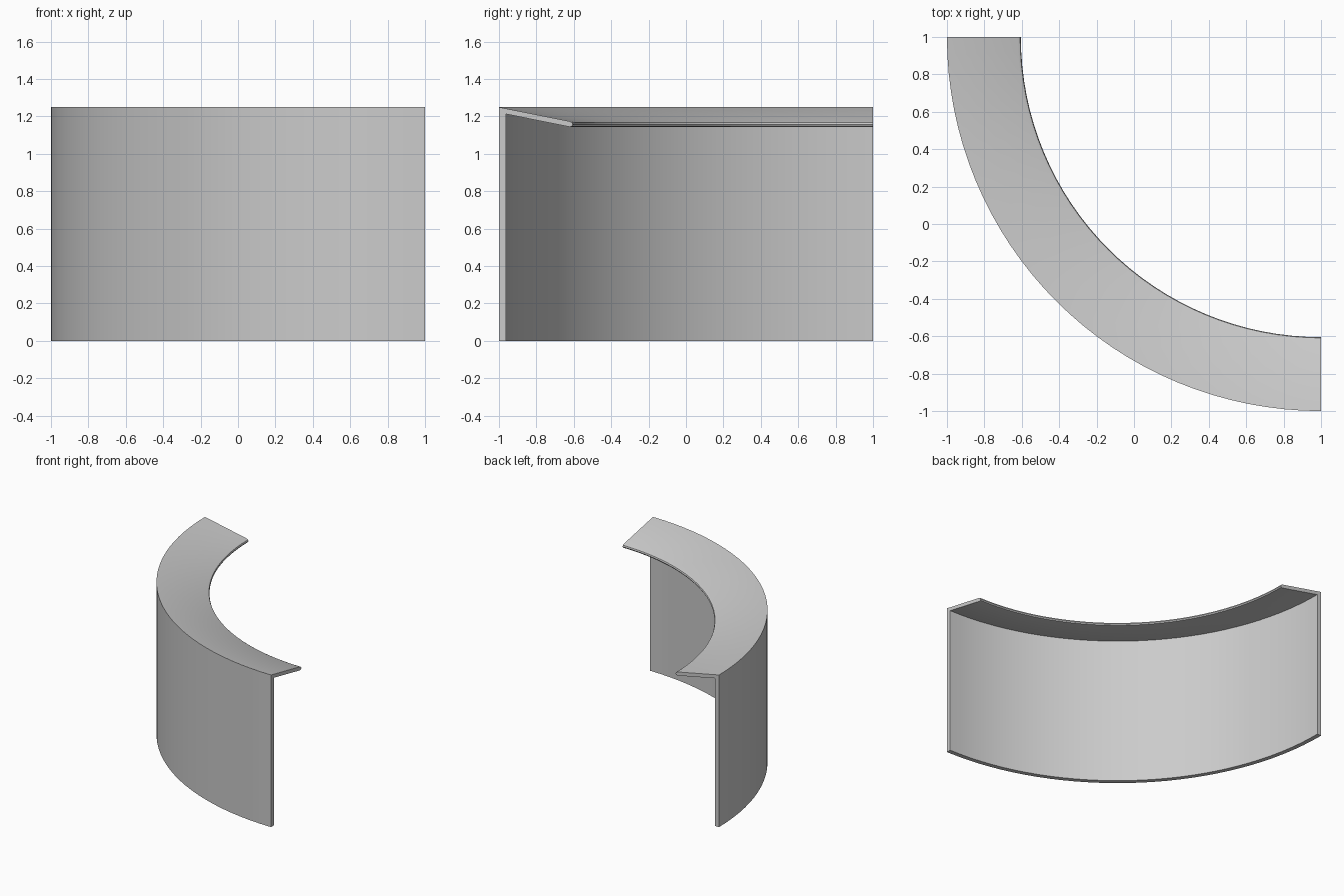
import bpy, bmesh
from math import cos, sin, pi, radians

if "Cube" in bpy.data.objects:
    bpy.data.objects.remove(bpy.data.objects["Cube"])

# Cross-section (radius, height): upright wall with an inward sloping, round-nosed lip
PROFILE = [(2.0, 0.0), (2.0, 1.25), (1.622, 1.174), (1.609, 1.167), (1.605, 1.156),
           (1.610, 1.147), (1.622, 1.144), (1.963, 1.213), (1.963, 0.0)]
SEGMENTS = 32
CENTRE = (1.0, 1.0)


def quarter_sweep(name, profile, segments):
    """Sweep a closed profile through 90 degrees and cap both ends."""
    bm = bmesh.new()
    rings = []
    for i in range(segments + 1):
        a = pi + (pi / 2) * i / segments
        rings.append([bm.verts.new((CENTRE[0] + r * cos(a), CENTRE[1] + r * sin(a), z))
                      for r, z in profile])
    n = len(profile)
    for a, b in zip(rings, rings[1:]):
        for j in range(n):
            k = (j + 1) % n
            bm.faces.new((a[j], a[k], b[k], b[j]))
    bm.faces.new(rings[0])
    bm.faces.new(rings[-1][::-1])
    bmesh.ops.recalc_face_normals(bm, faces=bm.faces)
    mesh = bpy.data.meshes.new(name)
    bm.to_mesh(mesh)
    bm.free()
    obj = bpy.data.objects.new(name, mesh)
    bpy.context.collection.objects.link(obj)
    return obj


# Curved quarter wall with lip
wall = quarter_sweep("curved_wall_with_lip", PROFILE, SEGMENTS)
bpy.context.view_layer.objects.active = wall
wall.select_set(True)
bpy.ops.object.shade_smooth_by_angle(angle=radians(30))
